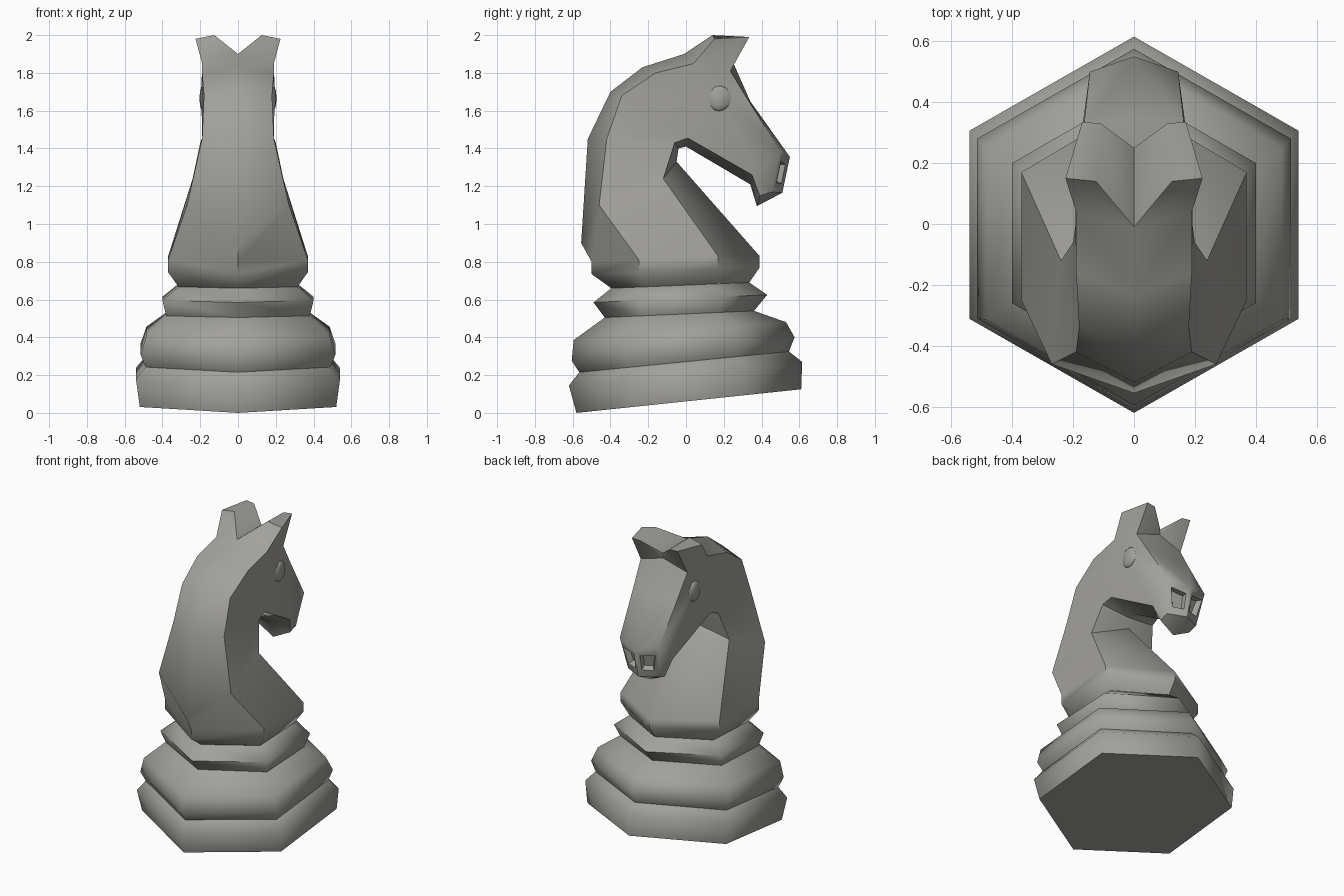
import bpy, bmesh, math
from mathutils import Vector

cube = bpy.data.objects.get("Cube")
if cube:
    bpy.data.objects.remove(cube, do_unlink=True)

stone = bpy.data.materials.new("warm_grey")
stone.use_nodes = True
grey = (0.36, 0.355, 0.33, 1)
stone.diffuse_color = grey
stone.node_tree.nodes["Principled BSDF"].inputs["Base Color"].default_value = grey


def finish(bm, name, angle):
    """Turn a bmesh into a smooth shaded object with sharp creases."""
    bmesh.ops.recalc_face_normals(bm, faces=bm.faces)
    mesh = bpy.data.meshes.new(name)
    bm.to_mesh(mesh)
    bm.free()
    mesh.materials.append(stone)
    ob = bpy.data.objects.new(name, mesh)
    bpy.context.collection.objects.link(ob)
    bpy.ops.object.select_all(action='DESELECT')
    ob.select_set(True)
    bpy.context.view_layer.objects.active = ob
    bpy.ops.object.shade_smooth_by_angle(angle=math.radians(angle))


def tilted_stack(name, rings, closed_below=False):
    """Six-sided rings: back y, back z, front y, front z, half width."""
    bm = bmesh.new()
    loops = []
    for y0, z0, y1, z1, half in rings:
        loop = []
        for i in range(6):
            a = i * math.pi / 3
            t = (1 + math.cos(a)) / 2
            x = half * math.sin(a) / math.sin(math.pi / 3)
            loop.append(bm.verts.new((x, y0 + (y1 - y0) * t, z0 + (z1 - z0) * t)))
        loops.append(loop)
    for low, high in zip(loops, loops[1:]):
        for i in range(6):
            j = (i + 1) % 6
            bm.faces.new((low[i], low[j], high[j], high[i]))
    if closed_below:
        bm.faces.new(loops[0])
    finish(bm, name, 65)


# Leaning foot, rounded cushion and collar, each sitting on the last rim
groove = (-.565, .215, .545, .325, .49)
shelf = (-.43, .505, .36, .54, .38)
tilted_stack("foot", [
    (-.58, 0, .61, .125, .52),
    (-.62, .145, .615, .27, .54),
    groove], closed_below=True)
tilted_stack("cushion", [
    groove,
    (-.605, .275, .575, .40, .515),
    (-.595, .385, .53, .48, .485),
    shelf])
tilted_stack("collar", [
    shelf,
    (-.49, .585, .43, .625, .40),
    (-.395, .66, .335, .69, .315)])

# Nape outline, bottom to top: centre y, z, then side y, z, half width
nape = [
    (-.395, .66, -.21, .667, .315),
    (-.50, .735, -.25, .745, .37),
    (-.50, .80, -.25, .81, .37),
    (-.555, .90, -.46, 1.10, .27),
    (-.52, 1.45, -.42, 1.45, .19),
    (-.40, 1.70, -.34, 1.68, .18),
    (-.23, 1.83, -.16, 1.80, .19),
    (-.01, 1.90, .04, 1.85, .19),
]
# Chest, throat, jaw, muzzle and brow outline
face = [
    (.335, .69, .155, .683, .315),
    (.39, .77, .17, .765, .37),
    (.39, .83, .17, .83, .37),
    (-.05, 1.33, -.12, 1.24, .24),
    (-.04, 1.40, -.06, 1.43, .20),
    (0, 1.41, .01, 1.455, .19),
    (.34, 1.21, .35, 1.26, .145),
    (.375, 1.095, .39, 1.15, .115),
    (.51, 1.165, .455, 1.17, .115),
    (.55, 1.355, .50, 1.385, .145),
    (.34, 1.65, .32, 1.67, .165),
    (.245, 1.865, .235, 1.81, .175),
]

bm = bmesh.new()
nostrils = []
for side in (1, -1):
    def vert(x, y, z):
        return bm.verts.new((side * x, y, z))

    def strip(rows):
        mid = [vert(0, r[0], r[1]) for r in rows]
        edge = [vert(r[4], r[2], r[3]) for r in rows]
        quads = [bm.faces.new((mid[i], mid[i + 1], edge[i + 1], edge[i]))
                 for i in range(len(rows) - 1)]
        return mid, edge, quads

    back_mid, b, _ = strip(nape)
    front_mid, f, front_quads = strip(face)
    nostrils.append(front_quads[8])

    # Flank and jaw
    for i in range(5):
        bm.faces.new((b[i], b[i + 1], f[i + 1], f[i]))
    bm.faces.new((f[6], f[9], f[8], f[7]))

    # Cheek swelling around the eye
    cheek = vert(.194, .14, 1.70)
    rim = b[5:8] + [f[11], f[10], f[9], f[6], f[5]]
    for p, q in zip(rim, rim[1:] + rim[:1]):
        bm.faces.new((p, q, cheek))

    # Ear
    outer, tip = vert(.225, .15, 1.98), vert(.17, .335, 1.99)
    crest, inner = vert(.125, .14, 2.0), vert(.11, .33, 1.985)
    valley = vert(0, .25, 1.90)
    nape_top, brow = back_mid[7], front_mid[11]
    for ear in ((b[7], outer, tip, f[11]), (nape_top, b[7], outer, crest),
                (crest, outer, tip, inner), (nape_top, crest, inner, valley),
                (valley, inner, brow), (inner, tip, f[11], brow)):
        bm.faces.new(ear)

bmesh.ops.remove_doubles(bm, verts=bm.verts, dist=0.0005)
bmesh.ops.recalc_face_normals(bm, faces=bm.faces)

# Small square nostril pits
bmesh.ops.inset_individual(bm, faces=nostrils, thickness=.034, depth=0)
for pit in nostrils:
    centre = pit.calc_center_median()
    for v in pit.verts:
        v.co.yz = centre.yz + (v.co.yz - centre.yz) * .7
bmesh.ops.inset_individual(bm, faces=nostrils, thickness=.015, depth=-.035)
finish(bm, "horse_head_and_neck", 50)

# Slightly bulging eyes
for side, name in ((1, "left_eye"), (-1, "right_eye")):
    bm = bmesh.new()
    bmesh.ops.create_uvsphere(bm, u_segments=8, v_segments=6, radius=1)
    for v in bm.verts:
        v.co = Vector((side * .186 + v.co.x * .018, .175 + v.co.y * .063, 1.665 + v.co.z * .068))
    finish(bm, name, 65)
